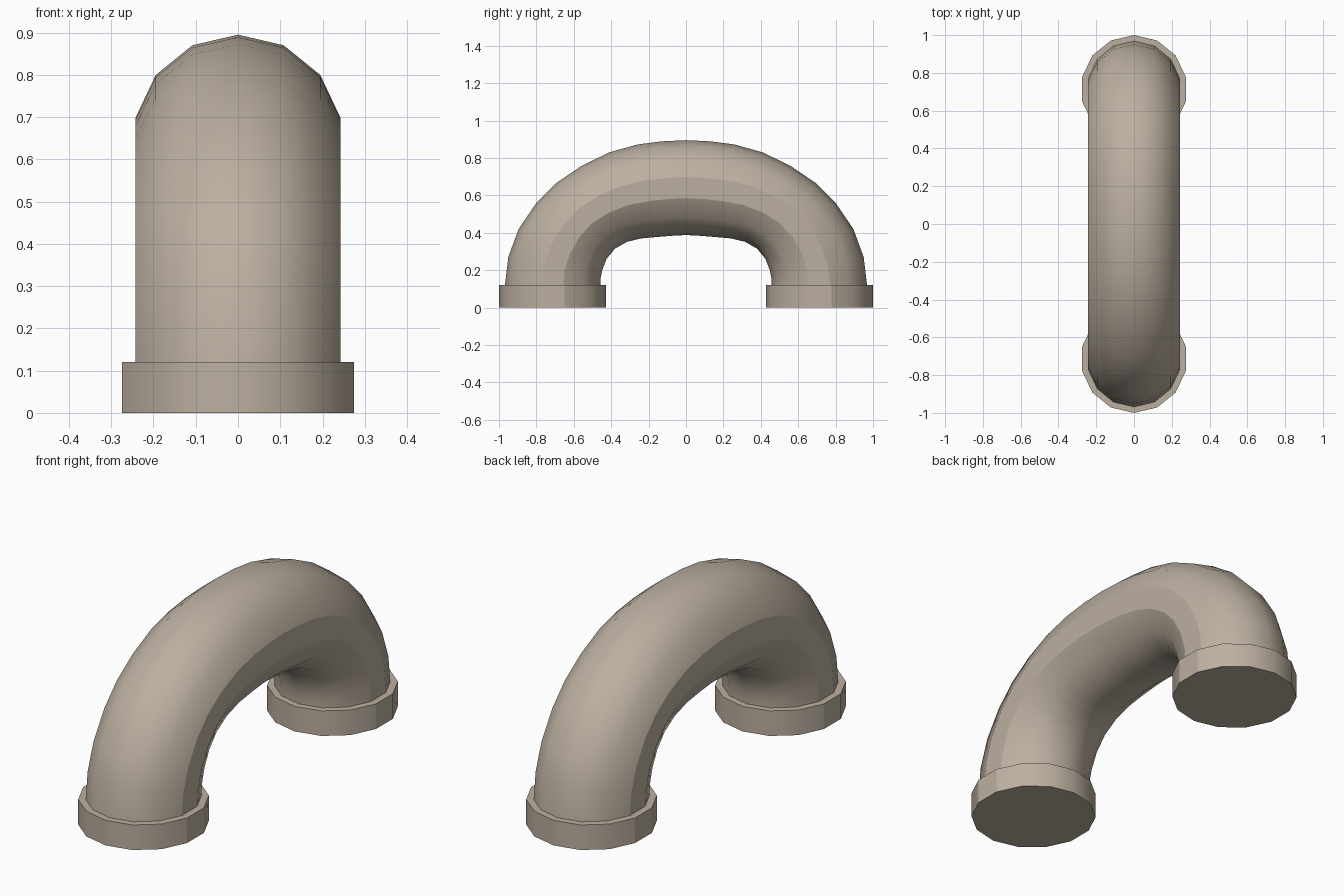
import bpy, bmesh, math
from mathutils import Vector

if "Cube" in bpy.data.objects:
    bpy.data.objects.remove(bpy.data.objects["Cube"])

SIDES = 14

mat = bpy.data.materials.new("warm_grey_tan")
mat.diffuse_color = (0.50, 0.43, 0.35, 1)
mat.use_nodes = True
mat.node_tree.nodes["Principled BSDF"].inputs["Base Color"].default_value = mat.diffuse_color


def ring(outer, inner, rx):
    """14-sided cross-section spanning two (y, z) points, rx wide in x."""
    o, i = Vector(outer), Vector(inner)
    mid, half = (o + i) / 2, (o - i) / 2
    pts = []
    for k in range(SIDES):
        a = 2 * math.pi * k / SIDES
        p = mid + half * math.cos(a)
        pts.append((rx * math.sin(a), p.x, p.y))
    return pts


def loft(name, rings, cap_start=False):
    """Skin a list of rings, with smooth shading and crisp flat side bands."""
    bm = bmesh.new()
    loops = [[bm.verts.new(p) for p in r] for r in rings]
    for a, b in zip(loops, loops[1:]):
        for k in range(SIDES):
            n = (k + 1) % SIDES
            f = bm.faces.new((a[k], a[n], b[n], b[k]))
            f.smooth = True
    if cap_start:
        bm.faces.new(loops[0])
    bmesh.ops.recalc_face_normals(bm, faces=bm.faces)
    for e in bm.edges:
        if len(e.link_faces) == 2 and e.calc_face_angle() > math.radians(35):
            e.smooth = False
    # flat bands on the left and right sides
    for a, b in zip(loops, loops[1:]):
        for k in (3, 4, 10, 11):
            bm.edges.get((a[k], b[k])).smooth = False
    me = bpy.data.meshes.new(name)
    bm.to_mesh(me)
    bm.free()
    me.materials.append(mat)
    ob = bpy.data.objects.new(name, me)
    bpy.context.collection.objects.link(ob)
    return ob


# Bent pipe: outer and inner side profile of one half, mirrored over y
outer = [(.968, .12), (.95, .27), (.895, .42), (.80, .56), (.695, .665),
         (.56, .757), (.41, .83), (.26, .872), (.13, .889), (0, .895)]
inner = [(.458, .12), (.457, .155), (.448, .20), (.425, .26), (.38, .315),
         (.315, .352), (.24, .37), (.15, .378), (.075, .384), (0, .388)]
half = list(zip(outer, inner))
mirrored = [((-o[0], o[1]), (-i[0], i[1])) for o, i in reversed(half[:-1])]
loft("bent_pipe", [ring(o, i, 0.249) for o, i in half + mirrored])

# End collars: closed underneath, rim on top meeting the pipe
for name, s in (("back_collar", 1), ("front_collar", -1)):
    loft(name, [ring((s * 1.0, 0), (s * .427, 0), .282),
                ring((s * 1.0, .12), (s * .427, .12), .282),
                ring((s * .968, .12), (s * .458, .12), .249)], cap_start=True)
